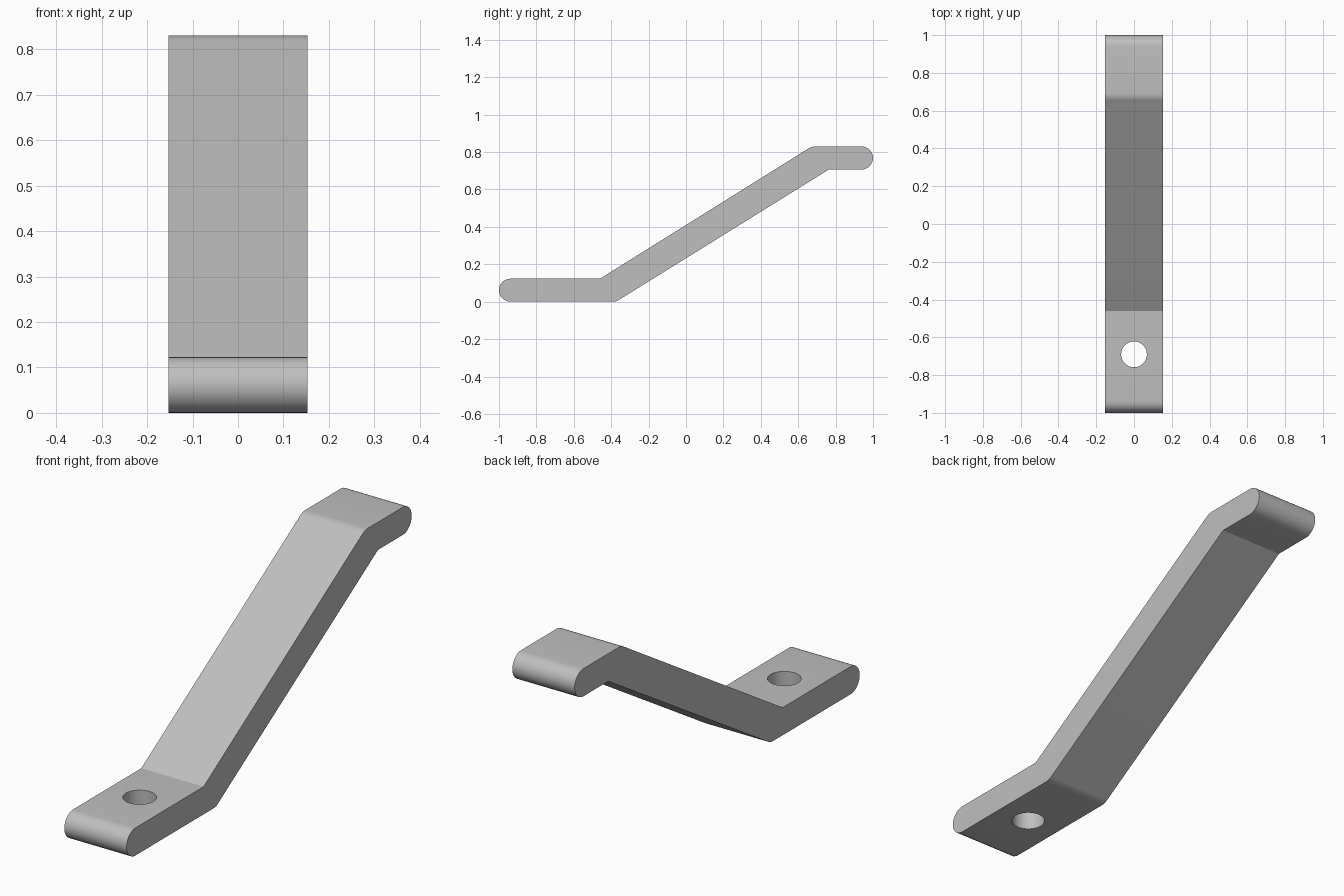
import bpy, bmesh, math
from mathutils import Vector

if "Cube" in bpy.data.objects:
    bpy.data.objects.remove(bpy.data.objects["Cube"], do_unlink=True)

HALF_WIDTH = 0.153
THICK = 0.123
TOP = 0.83
R = THICK / 2

grey = bpy.data.materials.new("plain grey")
grey.use_nodes = True
colour = (0.52, 0.52, 0.52, 1)
grey.diffuse_color = colour
grey.node_tree.nodes["Principled BSDF"].inputs["Base Color"].default_value = colour


def arc(cy, cz, start, end, steps=16):
    """Points of a rounded strap end, angles in degrees."""
    angles = [math.radians(start + (end - start) * i / steps) for i in range(steps + 1)]
    return [(cy + R * math.cos(a), cz + R * math.sin(a)) for a in angles]


def soft_corner(before, corner, after, cut=0.02, steps=6):
    """Small rounded bend as a quadratic curve."""
    c = Vector(corner)
    a = c + (Vector(before) - c).normalized() * cut
    b = c + (Vector(after) - c).normalized() * cut
    ts = [i / steps for i in range(steps + 1)]
    return [tuple(a * (1 - t) ** 2 + c * 2 * t * (1 - t) + b * t ** 2) for t in ts]


# Side profile: bends of the strap, then the rounded ends
low_out, low_in = (-0.374, 0), (-0.46, THICK)
high_out, high_in = (0.672, TOP), (0.764, TOP - THICK)
profile = soft_corner((-1, 0), low_out, high_in)
profile += [high_in]
profile += arc(1 - R, TOP - R, -90, 90)
profile += soft_corner((1, TOP), high_out, low_in)
profile += [low_in]
profile += arc(-1 + R, R, 90, 270)

# Extrude the profile across the width
bm = bmesh.new()
face = bm.faces.new([bm.verts.new((-HALF_WIDTH, y, z)) for y, z in profile])
side = bmesh.ops.extrude_face_region(bm, geom=[face])["geom"]
bmesh.ops.translate(bm, vec=(2 * HALF_WIDTH, 0, 0),
                    verts=[v for v in side if isinstance(v, bmesh.types.BMVert)])
bmesh.ops.recalc_face_normals(bm, faces=bm.faces)
mesh = bpy.data.meshes.new("bent_strap")
bm.to_mesh(mesh)
bm.free()
strap = bpy.data.objects.new("bent_strap", mesh)
bpy.context.collection.objects.link(strap)
mesh.materials.append(grey)

# Screw hole through the foot
bpy.ops.mesh.primitive_cylinder_add(vertices=48, radius=0.068, depth=0.4,
                                    location=(0, -0.69, R))
cutter = bpy.context.object
cutter.name = "hole_cutter"
cutter.data.materials.append(grey)
hole = strap.modifiers.new("screw_hole", "BOOLEAN")
hole.operation = "DIFFERENCE"
hole.solver = "EXACT"
hole.object = cutter
bpy.ops.object.select_all(action="DESELECT")
strap.select_set(True)
bpy.context.view_layer.objects.active = strap
bpy.ops.object.modifier_apply(modifier=hole.name)
bpy.data.objects.remove(cutter, do_unlink=True)

bpy.ops.object.shade_smooth_by_angle(angle=math.radians(30))
